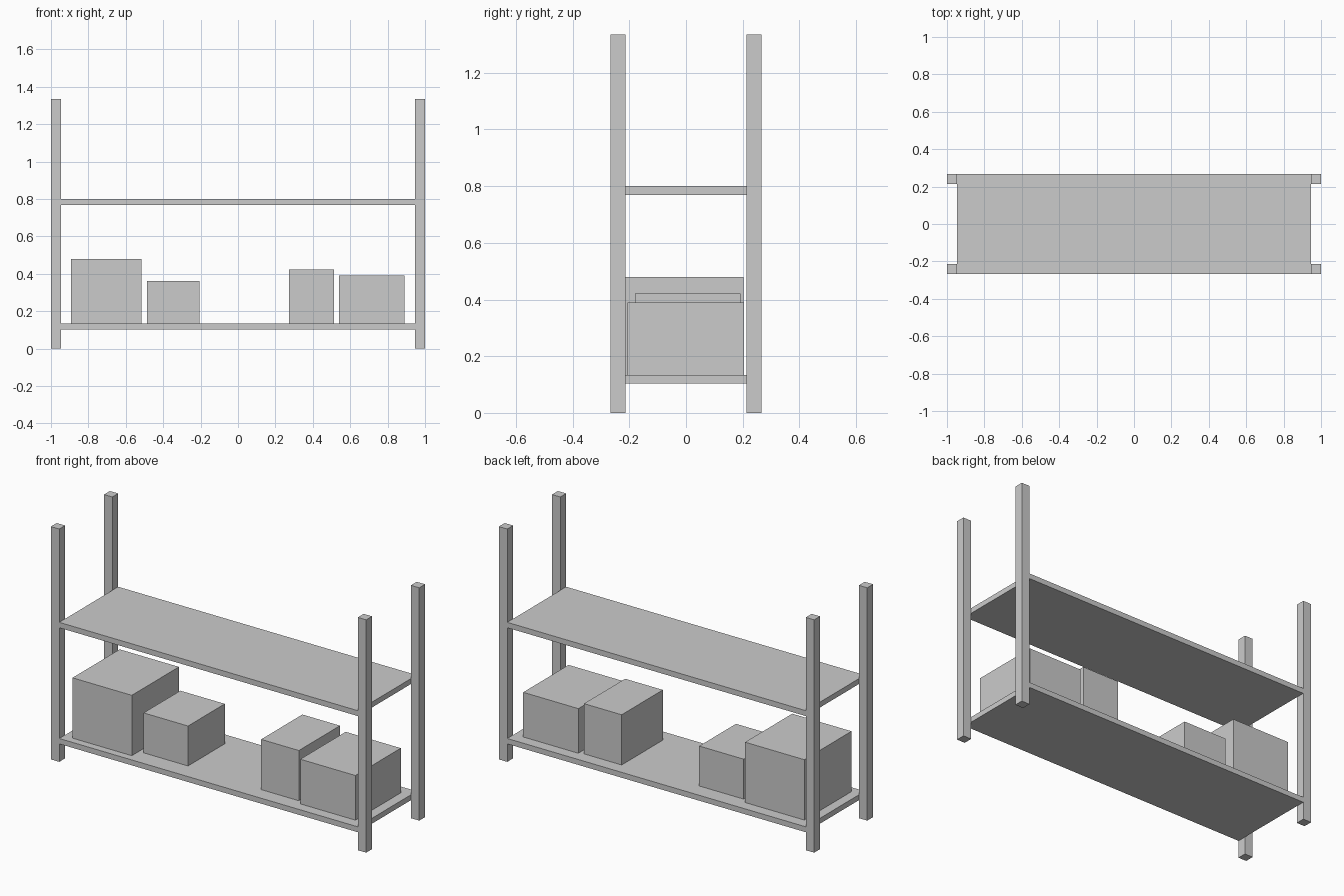
import bpy, bmesh
from mathutils import Vector

if "Cube" in bpy.data.objects:
    bpy.data.objects.remove(bpy.data.objects["Cube"])


def box(name, lo, hi):
    """Axis-aligned block between two opposite corners."""
    lo, hi = Vector(lo), Vector(hi)
    bm = bmesh.new()
    bmesh.ops.create_cube(bm, size=1)
    bmesh.ops.scale(bm, vec=hi - lo, verts=bm.verts)
    mesh = bpy.data.meshes.new(name)
    bm.to_mesh(mesh)
    bm.free()
    obj = bpy.data.objects.new(name, mesh)
    obj.location = (lo + hi) / 2
    bpy.context.collection.objects.link(obj)
    return obj


HALF_W, HALF_D, POST, HEIGHT = 1.0, 0.267, 0.053, 1.335
INNER = HALF_W - POST

# four corner posts
for side, x in (("left", -HALF_W), ("right", INNER)):
    for face, y in (("front", -HALF_D), ("back", HALF_D - POST)):
        box(f"{face}_{side}_post", (x, y, 0), (x + POST, y + POST, HEIGHT))

# two shelf boards between the posts
for name, top in (("lower_shelf", 0.134), ("upper_shelf", 0.80)):
    box(name, (-INNER, -HALF_D, top - 0.031), (INNER, HALF_D, top))

# stored boxes on the lower shelf: x range, y range, top
cartons = {
    "large_box": (-0.893, -0.517, -0.224, 0.203, 0.48),
    "small_box": (-0.487, -0.205, -0.16, 0.173, 0.363),
    "narrow_box": (0.273, 0.512, -0.18, 0.193, 0.422),
    "wide_box": (0.54, 0.89, -0.207, 0.204, 0.39),
}
for name, (x0, x1, y0, y1, top) in cartons.items():
    box(name, (x0, y0, 0.134), (x1, y1, top))
